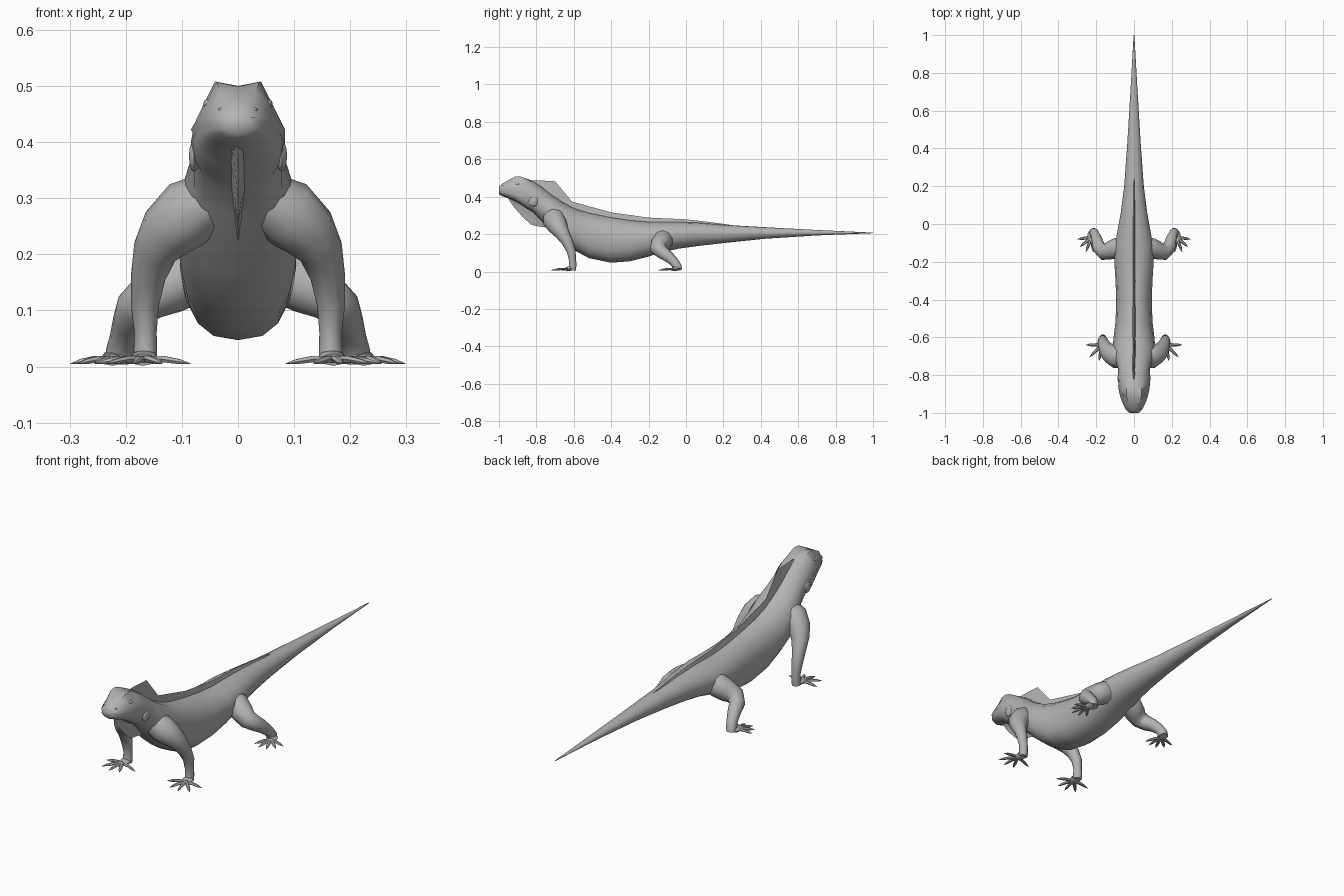
import bpy, bmesh, math
from mathutils import Vector

skin = bpy.data.materials.new("grey skin")
skin.diffuse_color = (0.45, 0.45, 0.45, 1)


def finish(name, bm, angle=50, mirror=False):
    bmesh.ops.recalc_face_normals(bm, faces=bm.faces)
    me = bpy.data.meshes.new(name)
    bm.to_mesh(me)
    bm.free()
    me.materials.append(skin)
    ob = bpy.data.objects.new(name, me)
    bpy.context.collection.objects.link(ob)
    if mirror:
        ob.modifiers.new("mirror", "MIRROR").use_mirror_merge = False
    bpy.ops.object.select_all(action="DESELECT")
    ob.select_set(True)
    bpy.context.view_layer.objects.active = ob
    bpy.ops.object.shade_smooth_by_angle(angle=math.radians(angle))
    return ob


def loft(bm, rings):
    """Skin a list of closed rings and cap both ends."""
    rows = [[bm.verts.new(p) for p in r] for r in rings]
    n = len(rows[0])
    for a, b in zip(rows, rows[1:]):
        for i in range(n):
            j = (i + 1) % n
            bm.faces.new((a[i], a[j], b[j], b[i]))
    bm.faces.new(rows[0])
    bm.faces.new(rows[-1])


def tube(bm, path, sides=10, flat=1.0):
    """Tapered limb through (x, y, z, radius) points."""
    pts = [Vector(p[:3]) for p in path]
    rings = []
    for i, p in enumerate(pts):
        t = (pts[min(i + 1, len(pts) - 1)] - pts[max(i - 1, 0)]).normalized()
        ref = Vector((0, 0, 1)) if flat < 1 else Vector((0, 1, 0))
        u = (ref - t * ref.dot(t)).normalized()
        v = t.cross(u)
        r = path[i][3]
        rings.append([p + u * r * flat * math.sin(k * math.tau / sides)
                      + v * r * math.cos(k * math.tau / sides) for k in range(sides)])
    loft(bm, rings)


def closed(half, y):
    """Mirror a half section (top centre to bottom centre) into a ring."""
    return [(x, y, z) for x, z in half] + [(-x, y, z) for x, z in half[-2:0:-1]]


# Head sections: y, top, brow x, brow z, half width, mouth z, jaw z, jaw half width
HEAD = [
    (-1.00, 0.452, 0.014, 0.451, 0.024, 0.434, 0.418, 0.018),
    (-0.985, 0.468, 0.022, 0.468, 0.042, 0.433, 0.408, 0.034),
    (-0.95, 0.484, 0.031, 0.488, 0.060, 0.430, 0.395, 0.050),
    (-0.915, 0.499, 0.038, 0.507, 0.072, 0.425, 0.380, 0.060),
    (-0.885, 0.500, 0.041, 0.508, 0.080, 0.418, 0.362, 0.068),
    (-0.855, 0.497, 0.040, 0.498, 0.084, 0.412, 0.342, 0.074),
]
# Body sections: y, top, bottom, half width, height of widest point, belly squareness
BODY = [
    (-0.82, 0.484, 0.318, 0.084, 0.400, 0.9),
    (-0.77, 0.452, 0.268, 0.084, 0.350, 0.9),
    (-0.72, 0.412, 0.222, 0.100, 0.300, 0.9),
    (-0.66, 0.372, 0.165, 0.114, 0.255, 0.9),
    (-0.60, 0.340, 0.115, 0.108, 0.220, 0.85),
    (-0.52, 0.315, 0.072, 0.098, 0.185, 0.8),
    (-0.40, 0.290, 0.047, 0.094, 0.170, 0.8),
    (-0.30, 0.275, 0.055, 0.098, 0.170, 0.8),
    (-0.20, 0.266, 0.080, 0.104, 0.180, 0.85),
    (-0.12, 0.266, 0.105, 0.102, 0.190, 0.9),
    (-0.04, 0.266, 0.122, 0.088, 0.195, 1),
    (0.06, 0.262, 0.136, 0.070, 0.200, 1),
    (0.20, 0.250, 0.152, 0.052, 0.202, 1),
    (0.42, 0.237, 0.175, 0.036, 0.206, 1),
    (0.70, 0.222, 0.193, 0.019, 0.208, 1),
    (1.00, 0.208, 0.205, 0.002, 0.2065, 1),
]

rings = []
for y, zt, bx, zb, w, zm, zj, jw in HEAD:
    rings.append(closed([(0, zt), (bx, zb), (bx * .45 + w * .55, zb * .52 + zm * .48),
                         (w, zm + .010), (w * .93, zm), (w * .97, zm - .010),
                         (jw, zj * .7 + zm * .3), (jw * .6, zj), (0, zj - .004)], y))
for y, zt, zb, w, zm, sq in BODY:
    half = []
    for k in range(9):
        a = k * math.pi / 8
        s, c = math.sin(a), math.cos(a)
        if k <= 4:
            half.append((w * s, zm + (zt - zm) * c))
        else:
            half.append((w * s ** sq, zm - (zm - zb) * abs(c) ** sq))
    half[0], half[8] = (0, zt), (0, zb)
    rings.append(closed(half, y))
bm = bmesh.new()
loft(bm, rings)
finish("body", bm, 60)

# Thin spine crest: y, base z, tip z
CREST = [(-0.83, .475, .487), (-0.80, .455, .488), (-0.70, .385, .482), (-0.61, .335, .374),
         (-0.40, .280, .316), (-0.20, .255, .288), (0.0, .255, .279),
         (0.14, .245, .263), (0.26, .235, .246)]
bm = bmesh.new()
loft(bm, [[(-.008, y, b), (0, y, t), (.008, y, b)] for y, b, t in CREST])
finish("spine_crest", bm, 40)

# Throat flap under the jaw
FLAP = [(-0.955, .405, .396), (-0.92, .40, .345), (-0.87, .38, .288), (-0.83, .36, .252),
        (-0.80, .34, .243), (-0.75, .29, .236), (-0.70, .25, .215)]
bm = bmesh.new()
loft(bm, [[(-.020, y, t), (-.007, y, (t + b) / 2), (0, y, b),
           (.007, y, (t + b) / 2), (.020, y, t)] for y, t, b in FLAP])
finish("throat_flap", bm, 50)

# Front legs
bm = bmesh.new()
tube(bm, [(.045, -.715, .300, .050), (.085, -.705, .275, .062), (.125, -.685, .240, .053),
          (.148, -.662, .205, .040), (.160, -.635, .160, .031), (.166, -.614, .110, .025),
          (.165, -.606, .060, .020), (.165, -.606, .030, .021), (.165, -.608, .006, .020)])
finish("front_legs", bm, 60, True)

# Hind legs
bm = bmesh.new()
tube(bm, [(.040, -.125, .185, .050), (.085, -.125, .165, .055), (.125, -.140, .142, .050),
          (.160, -.150, .123, .042), (.184, -.128, .103, .036), (.194, -.092, .078, .030),
          (.204, -.062, .050, .025), (.212, -.045, .024, .024), (.214, -.042, .008, .022)])
finish("hind_legs", bm, 60, True)


def foot(name, cx, cy, palm, tips):
    """Flat palm with tapered toes reaching the given ground points."""
    bm = bmesh.new()
    tube(bm, [(cx, cy, .016, .016), (cx * .5 + palm[0] * .5, cy * .5 + palm[1] * .5, .016, .026),
              (palm[0], palm[1], .012, .022)], 8, .5)
    for tx, ty in tips:
        d = Vector((tx - palm[0], ty - palm[1]))
        bx, by = palm[0] - d.x * .15, palm[1] - d.y * .15
        tube(bm, [(bx, by, .013, .011), (palm[0] + d.x * .45, palm[1] + d.y * .45, .013, .0085),
                  (palm[0] + d.x * .75, palm[1] + d.y * .75, .009, .007),
                  (tx, ty, .005, .001)], 6, .75)
    finish(name, bm, 50, True)


foot("front_feet", .165, -.605, (.170, -.640),
     [(.085, -.665), (.135, -.715), (.185, -.725), (.235, -.705), (.255, -.640)])
foot("hind_feet", .214, -.035, (.225, -.070),
     [(.180, -.130), (.215, -.150), (.255, -.148), (.285, -.120), (.298, -.080)])


def bead(name, loc, size, tilt):
    """Small flattened bump on the head, mirrored."""
    bm = bmesh.new()
    bmesh.ops.create_uvsphere(bm, u_segments=10, v_segments=6, radius=1)
    c, s = math.cos(tilt), math.sin(tilt)
    for v in bm.verts:
        x, y, z = v.co.x * size[0], v.co.y * size[1], v.co.z * size[2]
        v.co = (loc[0] + x * c - y * s, loc[1] + x * s + y * c, loc[2] + z)
    finish(name, bm, 60, True)


# Eyes, nostrils and ear plates
bead("eyes", (.054, -.905, .468), (.007, .015, .009), -.3)
bead("nostrils", (.031, -.978, .458), (.003, .005, .004), -.6)
bead("cheek_plates", (.078, -.815, .375), (.010, .026, .028), 0)
